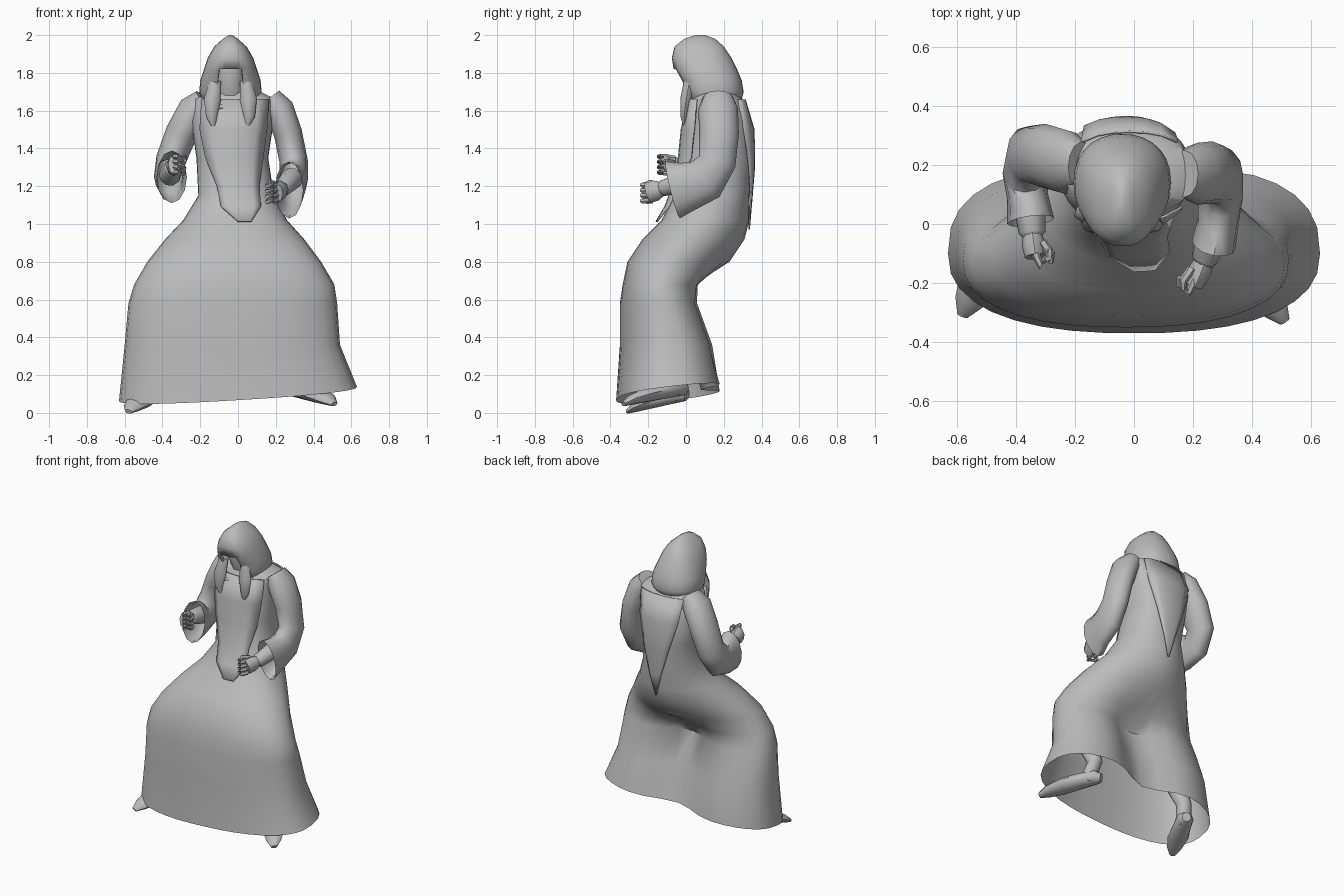
import bpy, bmesh, math
from mathutils import Vector

old = bpy.data.objects.get("Cube")
if old:
    bpy.data.objects.remove(old, do_unlink=True)

GREY = (0.5, 0.5, 0.5, 1)
mat = bpy.data.materials.new("plain_grey")
mat.use_nodes = True
mat.diffuse_color = GREY
mat.node_tree.nodes["Principled BSDF"].inputs["Base Color"].default_value = GREY


def finish(name, bm, angle=50):
    me = bpy.data.meshes.new(name)
    bm.to_mesh(me)
    bm.free()
    me.materials.append(mat)
    ob = bpy.data.objects.new(name, me)
    bpy.context.collection.objects.link(ob)
    bpy.ops.object.select_all(action="DESELECT")
    ob.select_set(True)
    bpy.context.view_layer.objects.active = ob
    bpy.ops.object.shade_smooth_by_angle(angle=math.radians(angle))
    return ob


def bridge(bm, rings, closed=True):
    n = len(rings[0])
    for a, b in zip(rings, rings[1:]):
        for i in range(n if closed else n - 1):
            j = (i + 1) % n
            bm.faces.new((a[i], a[j], b[j], b[i]))


def section_y(ring, x, back):
    """Depth of the oval section at x, front or back half."""
    z, xl, xr, yf, yb, ym, n, notch = ring
    u = min(1, abs(x - (xl + xr) / 2) / ((xr - xl) / 2))
    n = n if back else 2.4
    y = ym + ((yb if back else yf) - ym) * (1 - u ** n) ** (1 / n)
    return y - notch * math.exp(-(x / 0.2) ** 2) if back else y


def loft(rings, segs):
    bm = bmesh.new()
    loops = []
    for r in rings:
        loop = []
        for i in range(segs):
            t = math.tau * i / segs
            x = (r[1] + r[2]) / 2 + (r[2] - r[1]) / 2 * math.cos(t)
            loop.append(bm.verts.new((x, section_y(r, x, math.sin(t) > 0), r[0])))
        loops.append(loop)
    bridge(bm, loops)
    bm.faces.new(loops[-1])
    return bm, loops


def tube(name, path, segs=10, caps=(True, True)):
    """Sweep of (point, half width, half height) stations."""
    bm = bmesh.new()
    pts = [Vector(p[0]) for p in path]
    loops = []
    for k, (p, (_, a, b)) in enumerate(zip(pts, path)):
        t = (pts[min(k + 1, len(pts) - 1)] - pts[max(k - 1, 0)]).normalized()
        side = Vector((1, 0, 0))
        side = (side - t * side.dot(t)).normalized()
        up = side.cross(t)
        loops.append([bm.verts.new(p + side * a * math.cos(math.tau * i / segs)
                                   + up * b * math.sin(math.tau * i / segs)) for i in range(segs)])
    bridge(bm, loops)
    if caps[0]:
        bm.faces.new(loops[0])
    if caps[1]:
        bm.faces.new(loops[-1])
    bmesh.ops.recalc_face_normals(bm, faces=bm.faces)
    return finish(name, bm)


# Robe: z, left, right, front, back, middle depth, back squareness, back hollow
ROBE = [
    (0.11, -.63, .63, -.37, .21, -.10, 2.6, .13),
    (0.36, -.60, .54, -.35, .17, -.10, 2.6, .16),
    (0.58, -.58, .525, -.35, .09, -.12, 2.4, .14),
    (0.68, -.55, .51, -.335, .10, -.13, 2.0, .06),
    (0.80, -.48, .44, -.31, .23, -.10, 1.7, 0),
    (0.92, -.385, .35, -.23, .31, -.02, 1.7, 0),
    (1.02, -.29, .26, -.13, .335, .06, 1.9, 0),
    (1.15, -.21, .19, -.06, .335, .12, 2.2, 0),
    (1.35, -.22, .16, -.02, .355, .16, 2.4, 0),
    (1.55, -.25, .19, .00, .345, .18, 2.4, 0),
    (1.66, -.23, .20, .03, .30, .17, 2.4, 0),
    (1.70, -.16, .12, .06, .25, .16, 2.2, 0),
]
bm, loops = loft(ROBE, 36)
for v in loops[0]:  # slanted hem
    v.co.z = 0.10 + 0.06 * v.co.x + 0.12 * (v.co.y + 0.1)
finish("robe", bm)


def robe_y(x, z, back):
    for a, b in zip(ROBE, ROBE[1:]):
        if z <= b[0]:
            f = (z - a[0]) / (b[0] - a[0])
            return section_y([p + (q - p) * f for p, q in zip(a, b)], x, back)
    return ROBE[-1][3]


# Hanging front and back panels that follow the robe
def panel(name, rows, back, gap):
    bm = bmesh.new()
    loops = []
    for z, xl, xr in rows:
        xs = [xl + (xr - xl) * i / 6 for i in range(7)]
        loops.append([bm.verts.new((x, robe_y(x, z, back) + (gap if back else -gap), z)) for x in xs])
    bridge(bm, loops, False)
    ob = finish(name, bm)
    ob.modifiers.new("thickness", "SOLIDIFY").thickness = 0.008


panel("front_panel", [(1.66, -.19, .16), (1.5, -.2, .15), (1.35, -.17, .13), (1.2, -.11, .11),
                      (1.09, -.09, .12), (1.01, .0, .07)], False, .015)
panel("back_panel", [(1.66, -.18, .15), (1.5, -.17, .14), (1.3, -.11, .09),
                     (1.12, -.05, .04), (.97, -.01, 0)], True, .016)

# Hood with an open face
HOOD = [
    (1.635, -.19, .11, .01, .29, .14, 2.2, 0),
    (1.70, -.205, .125, -.005, .305, .14, 2.2, 0),
    (1.76, -.20, .12, -.03, .295, .13, 2.2, 0),
    (1.82, -.18, .10, -.065, .27, .11, 2.2, 0),
    (1.88, -.16, .08, -.075, .24, .09, 2.2, 0),
    (1.94, -.125, .045, -.06, .20, .08, 2.2, 0),
    (1.98, -.08, .0, -.01, .155, .07, 2.0, 0),
    (2.00, -.05, -.03, .05, .10, .075, 2.0, 0),
]
bm, loops = loft(HOOD, 28)
hole = [f for f in bm.faces if f.calc_center_median().z < 1.82
        and f.calc_center_median().y < .1 and abs(f.calc_center_median().x + .04) < .06]
bmesh.ops.delete(bm, geom=hole, context="FACES")
hood = finish("hood", bm)
hood.modifiers.new("thickness", "SOLIDIFY").thickness = 0.015

tube("face", [((-.04, .13, 1.6), .07, .07), ((-.04, .12, 1.7), .08, .08),
              ((-.04, .08, 1.82), .08, .09), ((-.04, .08, 1.9), .05, .06)])
tube("collar", [((-.10, .02, 1.62), .025, .025), ((-.04, .0, 1.615), .025, .025),
                ((.02, .02, 1.62), .025, .025)], 6)
for name, s in (("right_lappet", -1), ("left_lappet", 1)):
    tube(name, [((-.04 + s * .08, .02, 1.76), .03, .03), ((-.04 + s * .095, .0, 1.66), .045, .03),
                ((-.04 + s * .10, -.01, 1.57), .03, .02), ((-.04 + s * .09, -.005, 1.52), .012, .01)], 8)

# Sleeves, flared at the cuffs
tube("right_sleeve", [((-.18, .2, 1.66), .06, .08), ((-.23, .21, 1.61), .085, .11),
                      ((-.30, .23, 1.48), .085, .11), ((-.355, .235, 1.34), .08, .10),
                      ((-.37, .17, 1.25), .075, .11), ((-.36, .09, 1.24), .07, .125),
                      ((-.35, .01, 1.25), .08, .14)], 12, (True, False))
tube("left_sleeve", [((.17, .17, 1.67), .06, .08), ((.215, .17, 1.61), .08, .105),
                     ((.265, .175, 1.48), .075, .105), ((.295, .165, 1.33), .075, .10),
                     ((.295, .10, 1.235), .075, .12), ((.285, .01, 1.20), .07, .13),
                     ((.27, -.07, 1.18), .075, .155)], 12, (True, False))


# Forearms and closed hands
def hand(side, elbow, wrist, knuckles, inward):
    e, w, k = Vector(elbow), Vector(wrist), Vector(knuckles)
    tube(side + "_forearm", [(e, .06, .06), (w, .045, .045), (w.lerp(k, .15), .035, .035)])
    tube(side + "_palm", [(w, .032, .035), (w.lerp(k, .5), .04, .055), (k, .035, .055)], 8)
    for i in range(4):
        root = k + Vector((0, .01, .042 - .028 * i))
        tip = root + Vector((inward * .05, -.015, -.005))
        tube(f"{side}_finger_{i + 1}", [(root, .016, .014), (root + Vector((inward * .02, -.04, 0)), .016, .014),
                                       (tip, .014, .013), (tip + Vector((0, .03, 0)), .01, .01)], 6)
    thumb = w.lerp(k, .4) + Vector((inward * .03, 0, .03))
    tube(side + "_thumb", [(thumb, .016, .018), (thumb + Vector((inward * .03, -.04, .01)), .015, .016),
                           (thumb + Vector((inward * .03, -.07, 0)), .008, .01)], 6)


hand("right", (-.36, .12, 1.26), (-.345, -.03, 1.30), (-.335, -.11, 1.315), 1)
hand("left", (.285, .05, 1.24), (.24, -.12, 1.19), (.205, -.20, 1.165), -1)


# Lower legs and shoes
def leg(side, knee, ankle, heel, toe):
    h, t = Vector(heel), Vector(toe)
    tube(side + "_shin", [(knee, .08, .08), (ankle, .05, .05), (h.lerp(t, .2), .05, .05)])
    shoe = [(-.05, .03, .03), (.05, .055, .045), (.3, .06, .045), (.6, .07, .04), (.85, .05, .028), (1, .02, .012)]
    tube(side + "_shoe", [(h.lerp(t, f) + Vector((0, 0, b - .03)), a, b) for f, a, b in shoe])


leg("right", (-.40, -.14, .5), (-.44, -.03, .2), (-.44, -.01, .09), (-.58, -.31, .025))
leg("left", (.34, -.12, .5), (.30, -.03, .24), (.28, -.02, .12), (.51, -.33, .065))
